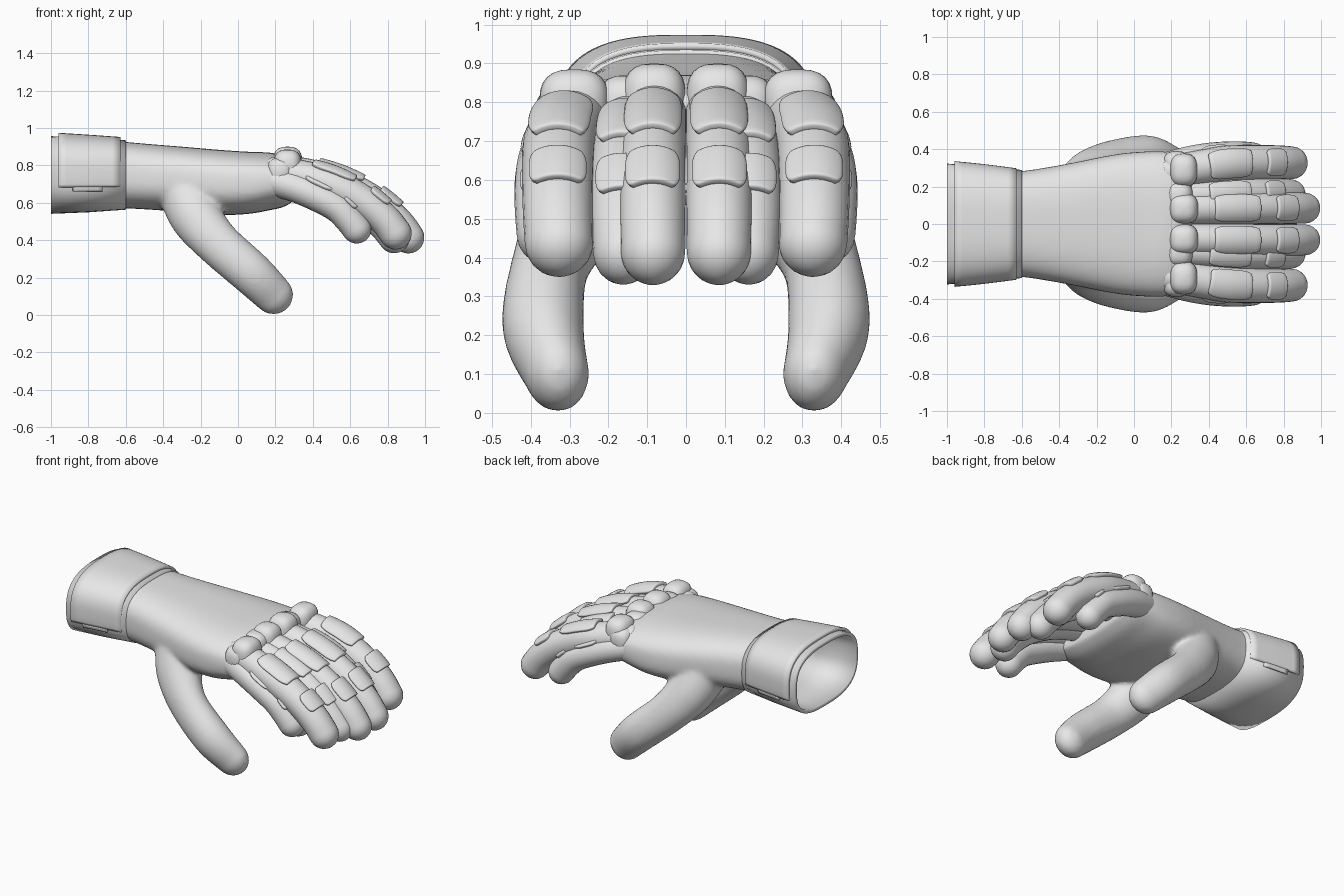
import bpy, bmesh, math
from mathutils import Vector

if "Cube" in bpy.data.objects:
    bpy.data.objects.remove(bpy.data.objects["Cube"])

mat = bpy.data.materials.new("light grey")
mat.diffuse_color = (0.8, 0.8, 0.8, 1)
mat.use_nodes = True
mat.node_tree.nodes["Principled BSDF"].inputs["Base Color"].default_value = mat.diffuse_color


def grid(name, rows, closed=True, caps=False, mirror=False, thick=0, bevel=0):
    """Skin a list of point rows, optionally closed around, mirrored or thickened."""
    bm = bmesh.new()
    vs = [[bm.verts.new(p) for p in row] for row in rows]
    n = len(rows[0])
    for a, b in zip(vs, vs[1:]):
        for i in range(n if closed else n - 1):
            j = (i + 1) % n
            bm.faces.new((a[i], a[j], b[j], b[i]))
    if caps:
        bm.faces.new(vs[0])
        bm.faces.new(vs[-1])
    bmesh.ops.recalc_face_normals(bm, faces=bm.faces)
    me = bpy.data.meshes.new(name)
    bm.to_mesh(me)
    bm.free()
    me.materials.append(mat)
    ob = bpy.data.objects.new(name, me)
    bpy.context.collection.objects.link(ob)
    bpy.context.view_layer.objects.active = ob
    bpy.ops.object.select_all(action='DESELECT')
    ob.select_set(True)
    bpy.ops.object.shade_smooth_by_angle(angle=math.radians(40))
    if thick:
        m = ob.modifiers.new("thickness", 'SOLIDIFY')
        m.thickness, m.offset = thick, 0
    if bevel:
        m = ob.modifiers.new("soft edge", 'BEVEL')
        m.width, m.segments = bevel, 2
    if mirror:
        ob.modifiers.new("mirror", 'MIRROR').use_axis = (False, True, False)
    return ob


def spline(pts, t):
    """Catmull-Rom value at t in 0..1 for tuples of any length."""
    s = min(max(t, 0), 1) * (len(pts) - 1)
    i = min(int(s), len(pts) - 2)
    f = s - i
    p = [pts[max(0, min(len(pts) - 1, i + k))] for k in (-1, 0, 1, 2)]
    return [0.5 * (2 * b + (c - a) * f + (2 * a - 5 * b + 4 * c - d) * f * f
                   + (3 * b - a - 3 * c + d) * f ** 3) for a, b, c, d in zip(*p)]


def frame(path, t):
    """Centre, forward, side and up directions, radii along a (x, y, z, side r, up r) path."""
    v = spline(path, t)
    q = Vector(spline(path, min(1, t + .02))[:3]) - Vector(spline(path, max(0, t - .02))[:3])
    fwd = q.normalized()
    up = fwd.cross(Vector((0, 1, 0))).normalized() * -1
    if up.z < 0:
        up = -up
    return Vector(v[:3]), fwd, fwd.cross(up).normalized(), up, v[3], v[4]


def tube_rows(path, n=24, steps=28):
    """Rings along a path with rounded ends."""
    stations = [(0, -math.sin(a), math.cos(a)) for a in (1.5, 1.2, .8, .4)]
    stations += [(i / steps, 0, 1) for i in range(steps + 1)]
    stations += [(1, math.sin(a), math.cos(a)) for a in (.25, .5, .75, 1, 1.25, 1.45, 1.55)]
    rows = []
    for t, push, k in stations:
        c, f, s, u, rs, ru = frame(path, t)
        rows.append([c + f * push * ru + s * math.cos(a) * rs * k + u * math.sin(a) * ru * k
                     for a in (2 * math.pi * i / n for i in range(n))])
    return rows


def section(x, w, bottom, top, n, a0=0, a1=2 * math.pi, count=48, grow=0, full=True):
    """Superellipse cross-section across y and z."""
    c, h = (bottom + top) / 2, (top - bottom) / 2
    out = []
    for i in range(count):
        a = a0 + (a1 - a0) * i / (count if full else count - 1)
        cy, sz = math.cos(a), math.sin(a)
        out.append((x, math.copysign(abs(cy) ** (2 / n), cy) * (w + grow),
                    c + math.copysign(abs(sz) ** (2 / n), sz) * (h + grow)))
    return out


# hand body and thumbs, fused into one soft surface
body = [(-.72, .278, .57, .935, 2.8), (-.6, .283, .57, .925, 2.8), (-.45, .305, .562, .912, 2.8),
        (-.3, .333, .55, .9, 2.8), (-.1, .372, .535, .883, 2.8), (.05, .387, .54, .873, 2.8),
        (.17, .387, .56, .868, 2.6), (.25, .375, .58, .85, 2.5), (.31, .35, .62, .81, 2.4)]
hand = grid("hand", [section(*spline(body, i / 40)) for i in range(41)], caps=True)
thumb_path = [(-.27, .2, .64, .15, .15), (-.22, .28, .52, .125, .14), (-.11, .348, .385, .1, .122),
              (.07, .368, .225, .106, .117), (.19, .335, .108, .085, .106)]
thumb = grid("thumb", tube_rows(thumb_path), caps=True, mirror=True)
bpy.ops.object.modifier_apply(modifier="mirror")
hand.select_set(True)
bpy.context.view_layer.objects.active = hand
bpy.ops.object.join()
m = hand.modifiers.new("fuse", 'REMESH')
m.mode, m.voxel_size = 'VOXEL', .014
m = hand.modifiers.new("soften", 'SMOOTH')
m.factor, m.iterations = .5, 8
for name in ("fuse", "soften"):
    bpy.ops.object.modifier_apply(modifier=name)
bm = bmesh.new()
bm.from_mesh(hand.data)
# open the wrist end so that the glove is hollow
bmesh.ops.delete(bm, geom=[f for f in bm.faces if f.calc_center_median().x < -.64], context='FACES')
for f in bm.faces:
    f.smooth = True
bm.to_mesh(hand.data)
bm.free()
hand.data.materials.clear()
hand.data.materials.append(mat)

# wrist sleeve with an open end
grid("wrist_sleeve", [section(x, w, b, t, 2.8) for x, w, b, t in
     [(-1, .312, .552, .945), (-.8, .296, .56, .938), (-.6, .278, .574, .923)]], thick=.022)

# cuff wrapped over the sleeve, with a tab on each side
cuff = [(-.96, .322, .545, .96, 2.8), (-.8, .306, .553, .95, 2.8), (-.63, .284, .56, .938, 2.8)]


def wrap(name, t0, t1, deg0, deg1, count, mirror=False):
    rows = [section(*spline(cuff, t0 + (t1 - t0) * i / 6), math.radians(deg0), math.radians(deg1),
                    count, .005, False) for i in range(7)]
    grid(name, rows, closed=False, thick=.018, mirror=mirror)


wrap("cuff", 0, 1, -12, 192, 60)
wrap("cuff_tab", .27, .7, -18, -11.5, 4, True)

# fingers: path points are x, y, z, half width, half height
fingers = {
    "index": [(.2, .28, .765, .085, .08), (.33, .30, .745, .09, .085), (.5, .325, .695, .094, .09),
              (.67, .33, .605, .092, .088), (.78, .33, .515, .09, .086), (.842, .327, .437, .088, .087)],
    "middle": [(.2, .08, .775, .082, .08), (.35, .082, .755, .084, .085), (.54, .085, .70, .086, .088),
               (.72, .086, .605, .086, .088), (.845, .086, .5, .085, .086), (.91, .085, .415, .083, .086)],
    "ring": [(.2, .14, .75, .08, .08), (.33, .15, .73, .08, .082), (.5, .16, .68, .082, .084),
             (.66, .165, .59, .082, .084), (.77, .165, .49, .08, .082), (.835, .162, .412, .077, .082)],
    "little": [(.18, .305, .72, .08, .08), (.3, .335, .685, .082, .08), (.42, .352, .635, .084, .08),
               (.53, .36, .575, .082, .079), (.595, .36, .51, .08, .078), (.635, .358, .46, .078, .078)],
}


def finger_plate(name, path, t0, t1, spread, lift):
    """Pad lying on the back of a finger, narrower at its ends."""
    rows = []
    for i in range(11):
        k = abs(i / 5 - 1)
        w = spread * (1 - .22 * k ** 4)
        c, f, s, u, rs, ru = frame(path, t0 + (t1 - t0) * i / 10)
        rows.append([c + s * math.sin(a) * (rs + lift) + u * math.cos(a) * (ru + lift)
                     for a in (w * (j / 5 - 1) for j in range(11))])
    grid(name, rows, closed=False, mirror=True, thick=.022, bevel=.006)


for name, path in fingers.items():
    grid(name + "_finger", tube_rows(path), caps=True, mirror=True)
    finger_plate(name + "_lower_plate", path, .27, .5, .85, .006)
    finger_plate(name + "_upper_plate", path, .6, .745, .8, .006)


# knuckle caps: rounded blocks
def knuckle(name, x, y, z, rx, ry, rz):
    def p(v):
        return math.copysign(abs(v) ** .75, v)
    rows = [[(x + rx * p(math.cos(b)) * p(math.cos(a)), y + ry * p(math.cos(b)) * p(math.sin(a)),
              z + rz * p(math.sin(b))) for a in (math.pi * i / 12 for i in range(24))]
            for b in (math.pi * (j / 12 - .5) * .98 for j in range(13))]
    grid(name, rows, caps=True, mirror=True)


knuckle("index_knuckle", .265, .288, .8, .075, .09, .085)
knuckle("middle_knuckle", .265, .082, .81, .08, .082, .09)
knuckle("ring_knuckle", .24, .15, .79, .075, .08, .08)
knuckle("little_knuckle", .225, .315, .765, .07, .075, .075)
